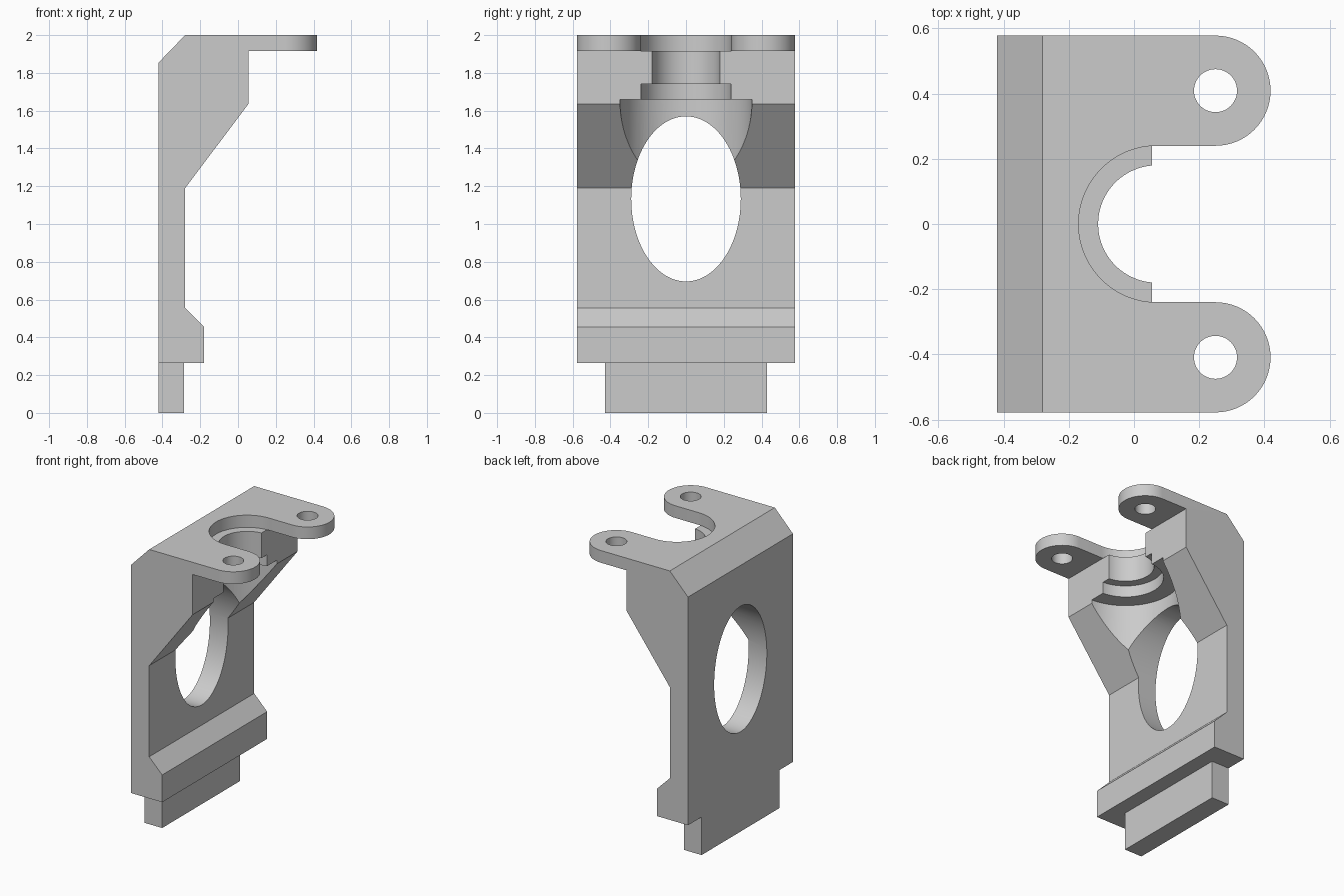
import bpy, bmesh, math
from mathutils import Matrix, Vector

cube = bpy.data.objects.get("Cube")
if cube:
    bpy.data.objects.remove(cube, do_unlink=True)

grey = bpy.data.materials.new("plain_grey")
grey.use_nodes = True
GREY = (0.6, 0.6, 0.6, 1)
grey.diffuse_color = GREY
grey.node_tree.nodes["Principled BSDF"].inputs["Base Color"].default_value = GREY


def make(name, bm):
    bmesh.ops.recalc_face_normals(bm, faces=bm.faces)
    mesh = bpy.data.meshes.new(name)
    bm.to_mesh(mesh)
    bm.free()
    mesh.materials.append(grey)
    obj = bpy.data.objects.new(name, mesh)
    bpy.context.collection.objects.link(obj)
    return obj


def prism(name, points, direction):
    """Extrude a closed outline along a direction."""
    bm = bmesh.new()
    face = bm.faces.new([bm.verts.new(p) for p in points])
    out = bmesh.ops.extrude_face_region(bm, geom=[face])
    verts = [v for v in out["geom"] if isinstance(v, bmesh.types.BMVert)]
    bmesh.ops.translate(bm, verts=verts, vec=Vector(direction))
    return make(name, bm)


def arc(cx, cy, rx, ry, start, end, steps):
    angles = [math.radians(start + (end - start) * i / steps) for i in range(steps + 1)]
    return [(cx + rx * math.cos(a), cy + ry * math.sin(a)) for a in angles]


def lathe(name, profile, centre_x, steps=96):
    """Revolve (radius, z) points around an upright axis."""
    bm = bmesh.new()
    rings = [[bm.verts.new((centre_x + x, y, z))
              for x, y in arc(0, 0, r, r, 0, 360, steps)[:-1]] for r, z in profile]
    for low, high in zip(rings, rings[1:]):
        for i in range(steps):
            j = (i + 1) % steps
            bm.faces.new((low[i], low[j], high[j], high[i]))
    bm.faces.new(rings[0])
    bm.faces.new(rings[-1])
    return make(name, bm)


def boolean(target, tool, operation):
    mod = target.modifiers.new(operation, "BOOLEAN")
    mod.operation, mod.solver, mod.object = operation, "EXACT", tool
    bpy.context.view_layer.objects.active = target
    bpy.ops.object.modifier_apply(modifier=mod.name)
    bpy.data.objects.remove(tool, do_unlink=True)


HALF, LUG_X, LUG_Y, LUG_R, BORE_X = 0.578, 0.25, 0.409, 0.169, 0.07

# Bracket body: side profile, made too wide and then trimmed to the plan shape
side = [(-.42, .265), (-.18, .265), (-.18, .455), (-.28, .555), (-.28, 1.19),
        (.055, 1.635), (.055, 1.915), (.5, 1.915), (.5, 2), (-.28, 2), (-.42, 1.855)]
body = prism("bracket_body", [(x, -.7, z) for x, z in side], (0, 1.4, 0))

# Plan shape with two rounded lugs
lug = arc(LUG_X, -LUG_Y, LUG_R, LUG_R, -90, 90, 32) + [(BORE_X, LUG_R - LUG_Y)]
plan = [(-.6, -HALF)] + lug + [(x, -y) for x, y in reversed(lug)] + [(-.6, HALF)]
boolean(body, prism("plan_trim", [(x, y, -.1) for x, y in plan], (0, 0, 2.3)), "INTERSECT")

# Stepped upright bore
steps = [(.35, 1.33), (.35, 1.66), (.24, 1.66), (.24, 1.74),
         (.18, 1.74), (.18, 1.915), (.24, 1.915), (.24, 2.1)]
boolean(body, lathe("bore_cutter", steps, BORE_X), "DIFFERENCE")

# Oval window through the back wall
oval = arc(0, 1.133, .29, .437, 0, 360, 96)[:-1]
boolean(body, prism("window_cutter", [(-.6, y, z) for y, z in oval], (1.2, 0, 0)), "DIFFERENCE")

# Screw holes in the lugs
for sign in (-1, 1):
    hole = arc(LUG_X, sign * LUG_Y, .066, .066, 0, 360, 48)[:-1]
    boolean(body, prism("hole_cutter", [(x, y, 1.85) for x, y in hole], (0, 0, .3)), "DIFFERENCE")

# Tongue under the body
bm = bmesh.new()
bmesh.ops.create_cube(bm, size=1, matrix=Matrix.Translation((-.3525, 0, .1325))
                      @ Matrix.Diagonal((.135, .856, .265, 1)))
tongue = make("bottom_tongue", bm)

bpy.ops.object.select_all(action="DESELECT")
body.select_set(True)
bpy.context.view_layer.objects.active = body
bpy.ops.object.shade_smooth_by_angle(angle=math.radians(20))
